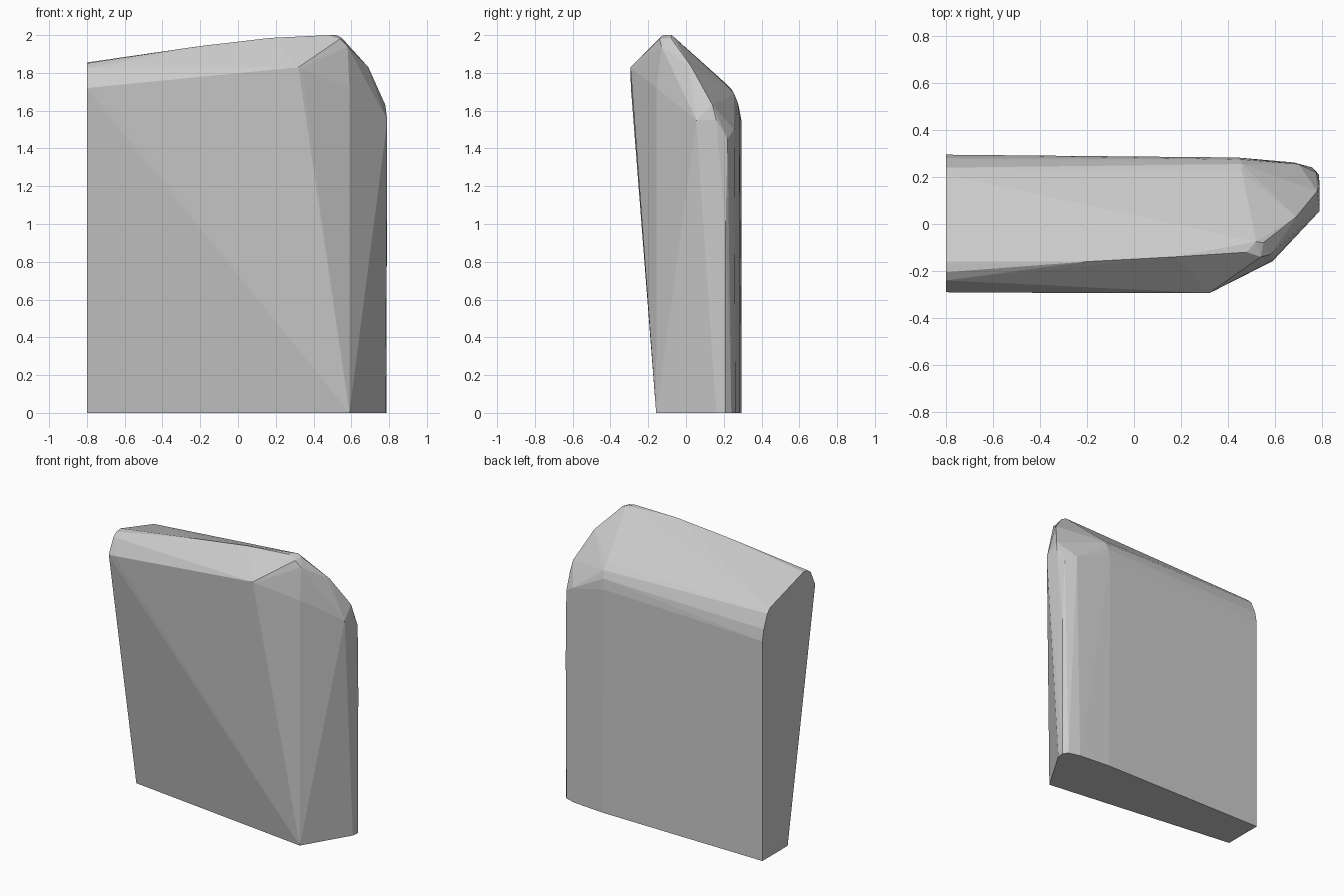
import bpy, bmesh

# Faceted slab: a convex body described by a few outlines
base = [(-.8, .015, 0), (.59, -.158, 0), (.78, .16, 0), (.785, .21, 0),
        (.76, .24, 0), (.68, .262, 0), (.45, .282, 0), (-.8, .295, 0)]

# Flat cut end on the left
left_end = [(-.8, -.285, 1.69), (-.8, -.29, 1.72), (-.8, -.24, 1.825),
            (-.8, -.205, 1.85), (-.8, -.16, 1.855), (-.8, .21, 1.745),
            (-.8, .24, 1.715), (-.8, .28, 1.62), (-.8, .295, 1.54)]

# Ridge along the top and the front shoulder
ridge = [(-.2, -.16, 1.942), (.17, -.14, 1.985), (.48, -.12, 2.0),
         (.52, -.075, 2.0), (.54, -.14, 1.98), (.55, -.08, 1.985)]
front_shoulder = [(-.75, -.292, 1.725), (.32, -.294, 1.83), (.34, -.285, 1.82)]

# Rounded right nose, from the front corner to the back
nose = [(.59, -.155, 1.72), (.58, -.13, 1.94), (.69, -.03, 1.72),
        (.68, .01, 1.84), (.69, .03, 1.83), (.79, .055, 1.55),
        (.78, .14, 1.63), (.79, .16, 1.55), (.787, .21, 1.0)]

# Back shoulder
back_shoulder = [(.46, .22, 1.73), (.46, .255, 1.69), (.45, .275, 1.64),
                 (.44, .283, 1.57), (.70, .255, 1.5), (.775, .22, 1.45)]

bm = bmesh.new()
for p in base + left_end + ridge + front_shoulder + nose + back_shoulder:
    bm.verts.new(p)
hull = bmesh.ops.convex_hull(bm, input=bm.verts)
loose = [v for v in bm.verts if not v.link_faces]
bmesh.ops.delete(bm, geom=loose, context='VERTS')

# Merge nearly flat triangles into larger facets
bmesh.ops.dissolve_limit(bm, angle_limit=.01, verts=bm.verts, edges=bm.edges)
bmesh.ops.recalc_face_normals(bm, faces=bm.faces)

mesh = bpy.data.meshes.new("faceted_slab")
bm.to_mesh(mesh)
bm.free()
slab = bpy.data.objects.new("faceted_slab", mesh)
bpy.context.collection.objects.link(slab)
